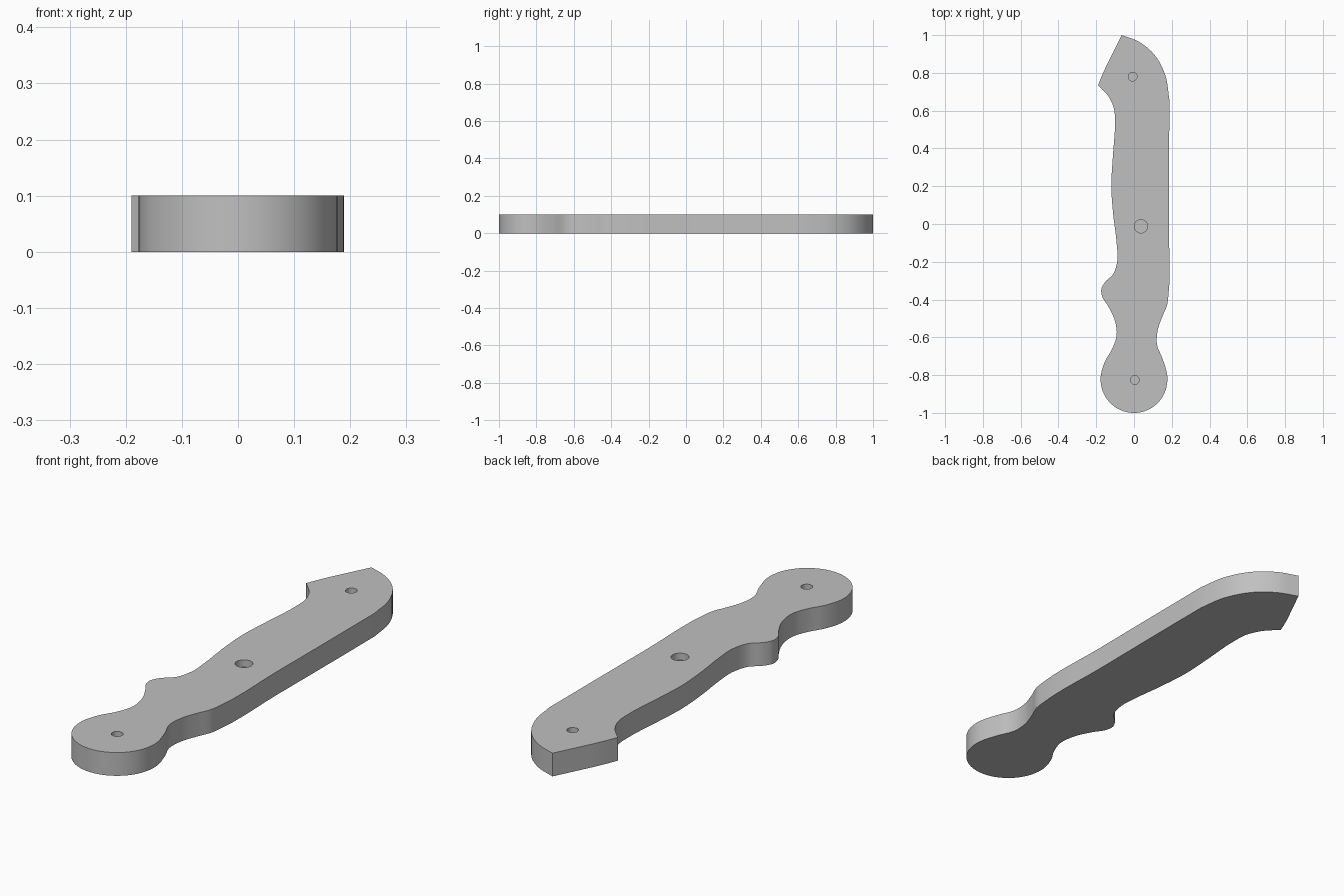
import bpy
import bmesh
import math
from mathutils import Vector

cube = bpy.data.objects.get("Cube")
if cube:
    bpy.data.objects.remove(cube, do_unlink=True)

THICKNESS = 0.1
HOLE_DEPTH = 0.03

grey = bpy.data.materials.new("plain grey")
grey.use_nodes = True
colour = (0.53, 0.53, 0.53, 1)
grey.diffuse_color = colour
grey.node_tree.nodes["Principled BSDF"].inputs["Base Color"].default_value = colour


def smooth_run(points, steps=5):
    """Flowing curve through the points, leaving out the last one."""
    p = [Vector(q) for q in points]
    p = [p[0] * 2 - p[1]] + p + [p[-1] * 2 - p[-2]]
    out = []
    for a, b, c, d in zip(p, p[1:], p[2:], p[3:]):
        k = (c - b).length
        before, after = (b - a).length, (d - c).length
        m1 = ((b - a) / before * k + (c - b) * before / k) / (before + k) * k
        m2 = ((c - b) / k * after + (d - c) / after * k) / (k + after) * k
        for i in range(steps):
            t = i / steps
            out.append(b * (2*t**3 - 3*t**2 + 1) + m1 * (t**3 - 2*t**2 + t)
                       + c * (3*t**2 - 2*t**3) + m2 * (t**3 - t**2))
    return out


def prism(name, outline, z0, z1):
    """Extrude a flat outline into a solid object."""
    bm = bmesh.new()
    face = bm.faces.new([bm.verts.new((q[0], q[1], z0)) for q in outline])
    top = bmesh.ops.extrude_face_region(bm, geom=[face])["geom"]
    bmesh.ops.translate(bm, vec=(0, 0, z1 - z0),
                        verts=[g for g in top if isinstance(g, bmesh.types.BMVert)])
    bmesh.ops.recalc_face_normals(bm, faces=bm.faces)
    mesh = bpy.data.meshes.new(name)
    bm.to_mesh(mesh)
    bm.free()
    mesh.materials.append(grey)
    obj = bpy.data.objects.new(name, mesh)
    bpy.context.collection.objects.link(obj)
    return obj


def circle(x, y, r, count):
    return [(x + r * math.cos(math.tau * i / count),
             y + r * math.sin(math.tau * i / count)) for i in range(count)]


# Outline, clockwise from the tip: rounded back, straight edge, waist and knob
tip, straight_end, barb = (-0.065, 1.0), (0.187, 0.66), (-0.19, 0.735)
rounded_back = [tip, (0.02, 0.968), (0.105, 0.9), (0.165, 0.79), straight_end]
knob = [(0.177 * math.cos(a), -0.823 - 0.177 * math.sin(a))
        for a in (math.pi * i / 8 for i in range(9))]
grip = [straight_end, (0.186, 0.3), (0.184, 0), (0.182, -0.38), (0.175, -0.43),
        (0.15, -0.49), (0.125, -0.565), (0.122, -0.64), (0.15, -0.71)] + knob + [
        (-0.155, -0.73), (-0.115, -0.66), (-0.092, -0.59), (-0.105, -0.5),
        (-0.14, -0.43), (-0.168, -0.385), (-0.173, -0.345), (-0.155, -0.31),
        (-0.11, -0.265), (-0.088, -0.19), (-0.092, -0.1), (-0.11, 0.05),
        (-0.12, 0.19), (-0.111, 0.37), (-0.101, 0.53), (-0.106, 0.61),
        (-0.135, 0.675), barb]
notch = [barb, (-0.168, 0.79), (-0.115, 0.9), tip]
outline = smooth_run(rounded_back) + smooth_run(grip) + smooth_run(notch)
plate = prism("handle_plate", outline, 0, THICKNESS)

# Blind holes in the upper face
bpy.context.view_layer.objects.active = plate
plate.select_set(True)
for x, y, r in [(-0.007, 0.78, 0.023), (0.037, -0.012, 0.035), (0.004, -0.826, 0.023)]:
    cutter = prism("hole_cutter", circle(x, y, r, 32),
                   THICKNESS - HOLE_DEPTH, THICKNESS + 0.05)
    cutter.hide_render = True
    cut = plate.modifiers.new("hole", "BOOLEAN")
    cut.operation = "DIFFERENCE"
    cut.solver = "EXACT"
    cut.object = cutter
    bpy.ops.object.modifier_apply(modifier=cut.name)
    bpy.data.objects.remove(cutter, do_unlink=True)

bpy.ops.object.shade_smooth_by_angle(angle=math.radians(30))
